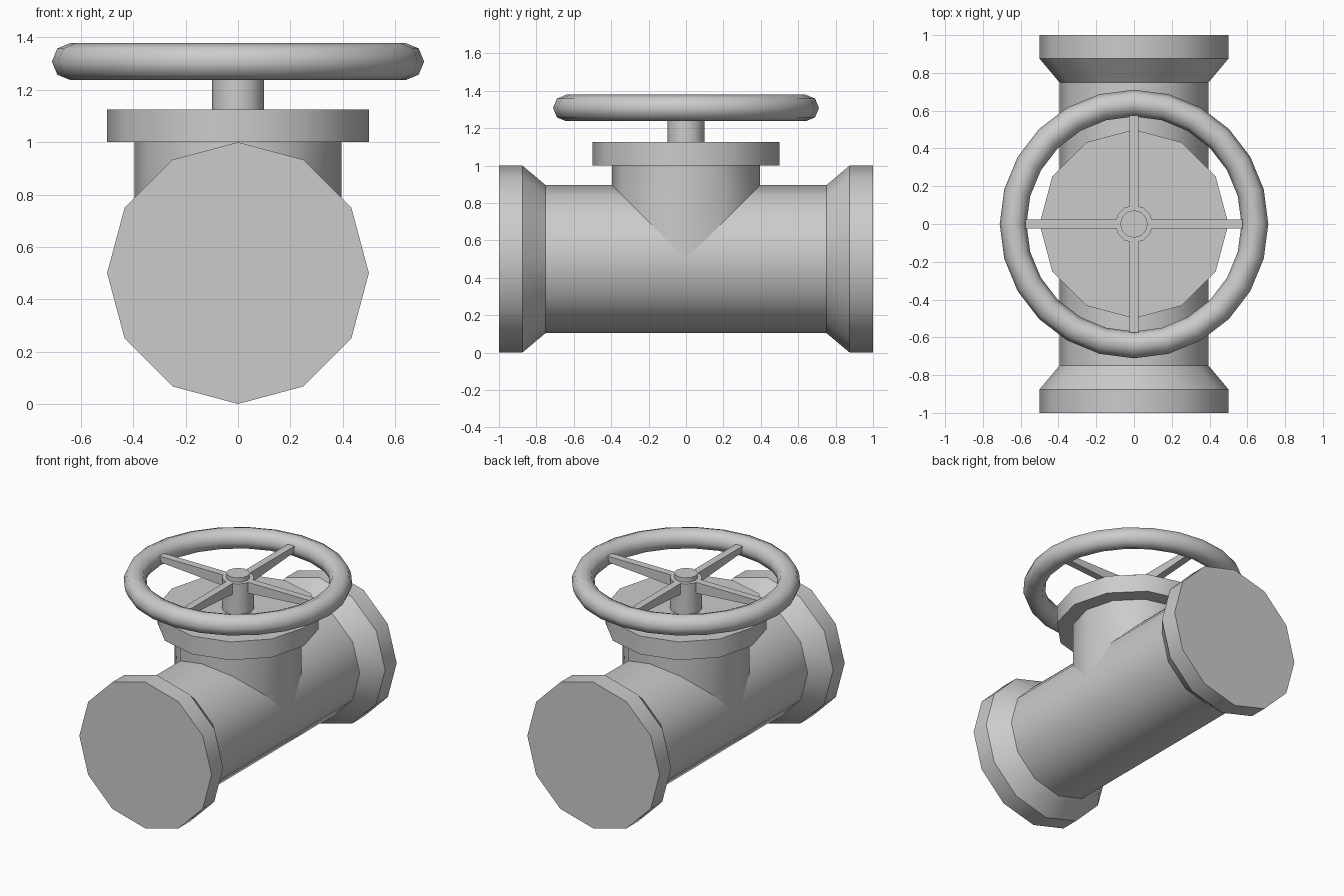
import bpy, bmesh, math
from mathutils import Matrix

if "Cube" in bpy.data.objects:
    bpy.data.objects.remove(bpy.data.objects["Cube"])

R, FL = 0.395, 0.5   # pipe and flange radius


def finish(name, bm, angle=35):
    bmesh.ops.recalc_face_normals(bm, faces=bm.faces)
    me = bpy.data.meshes.new(name)
    bm.to_mesh(me)
    bm.free()
    ob = bpy.data.objects.new(name, me)
    bpy.context.collection.objects.link(ob)
    bpy.ops.object.select_all(action='DESELECT')
    ob.select_set(True)
    bpy.context.view_layer.objects.active = ob
    if angle:
        bpy.ops.object.shade_smooth_by_angle(angle=math.radians(angle))
    return ob


def lathe(name, profile, sides=12, matrix=Matrix(), caps=(True, True), lift=None):
    """Stack rings of (radius, height) around z; lift moves first-ring vertices."""
    bm = bmesh.new()
    rings = []
    for i, (r, z) in enumerate(profile):
        ring = []
        for k in range(sides):
            a = math.tau * k / sides
            x, y = r * math.cos(a), r * math.sin(a)
            ring.append(bm.verts.new((x, y, z + (lift(x, y) if lift and i == 0 else 0))))
        rings.append(ring)
    for a, b in zip(rings, rings[1:]):
        for k in range(sides):
            n = (k + 1) % sides
            bm.faces.new((a[k], a[n], b[n], b[k]))
    if caps[0]:
        bm.faces.new(rings[0])
    if caps[1]:
        bm.faces.new(rings[-1])
    bm.transform(matrix)
    return finish(name, bm)


# main pipe with flared, capped flanges, lying along y
half = [(FL, 1.0), (FL, 0.875), (R, 0.75)]
profile = [(r, -z) for r, z in half] + [(r, z) for r, z in reversed(half)]
lathe("main_pipe", profile,
      matrix=Matrix.Translation((0, 0, 0.5)) @ Matrix.Rotation(math.pi / 2, 4, 'X'))

# upright branch, mitred where it meets the pipe
lathe("branch_neck", [(R, 0.5), (R, 1.0)], caps=(False, False), lift=lambda x, y: abs(y))
lathe("bonnet_flange", [(FL, 1.0), (FL, 1.125)])

# stem with a smaller cap nub
lathe("stem", [(0.1, 1.12), (0.1, 1.335), (0.073, 1.335), (0.073, 1.365)], caps=(False, True))

# handwheel rim
bpy.ops.mesh.primitive_torus_add(major_segments=24, minor_segments=8,
                                 major_radius=0.64, minor_radius=0.071,
                                 location=(0, 0, 1.308))
rim = bpy.context.object
rim.name = "wheel_rim"
bpy.ops.object.shade_smooth()

# four spokes, deeper at the hub than at the rim
bm = bmesh.new()
for i in range(4):
    rot = Matrix.Rotation(i * math.pi / 2, 4, 'Z')
    side = [(0.08, 1.26), (0.575, 1.295), (0.575, 1.335), (0.08, 1.335)]
    left, right = ([bm.verts.new(rot @ Matrix.Translation((x, y, z)).to_translation())
                    for x, z in side] for y in (-0.025, 0.025))
    bm.faces.new(left)
    bm.faces.new(right[::-1])
    for k in range(4):
        n = (k + 1) % 4
        bm.faces.new((left[k], right[k], right[n], left[n]))
finish("wheel_spokes", bm, angle=0)
